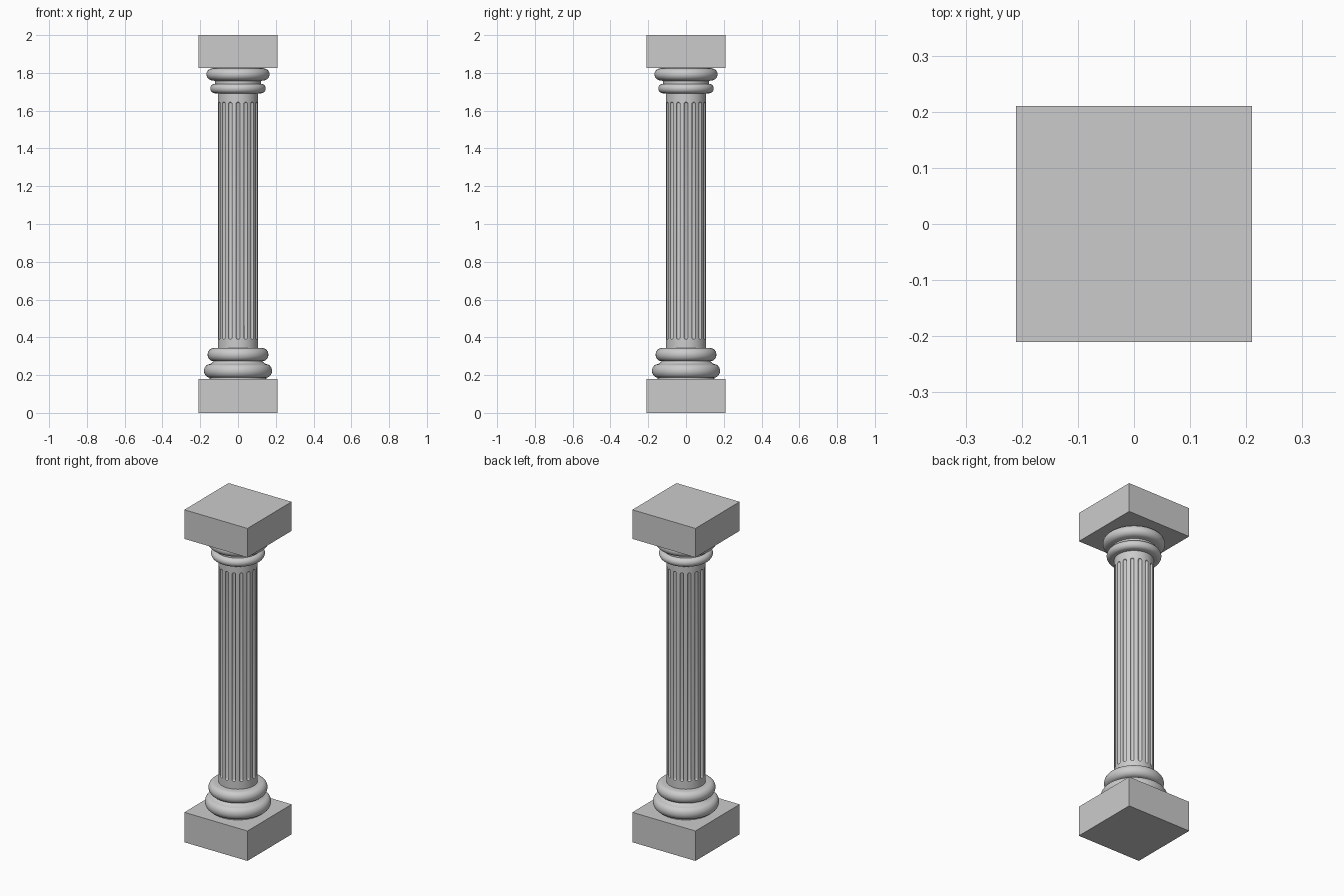
import bpy, bmesh, math
from mathutils import Matrix

if "Cube" in bpy.data.objects:
    bpy.data.objects.remove(bpy.data.objects["Cube"])

stone = bpy.data.materials.new("grey stone")
stone.diffuse_color = (0.6, 0.6, 0.6, 1)
stone.use_nodes = True
stone.node_tree.nodes["Principled BSDF"].inputs["Base Color"].default_value = stone.diffuse_color


def finish(name, bm, smooth=True):
    bmesh.ops.recalc_face_normals(bm, faces=bm.faces)
    me = bpy.data.meshes.new(name)
    bm.to_mesh(me)
    bm.free()
    ob = bpy.data.objects.new(name, me)
    bpy.context.collection.objects.link(ob)
    me.materials.append(stone)
    if smooth:
        smooth_by_angle(ob)
    return ob


def smooth_by_angle(ob):
    bpy.ops.object.select_all(action='DESELECT')
    ob.select_set(True)
    bpy.context.view_layer.objects.active = ob
    bpy.ops.object.shade_smooth_by_angle(angle=math.radians(35))


def block(name, z0, z1, half):
    bm = bmesh.new()
    bmesh.ops.create_cube(bm, size=1, matrix=Matrix.Translation((0, 0, (z0 + z1) / 2))
                          @ Matrix.Diagonal((2 * half, 2 * half, z1 - z0, 1)))
    finish(name, bm, smooth=False)


def lathe(name, profile, n=64):
    bm = bmesh.new()
    rings = [[bm.verts.new((r * math.cos(2 * math.pi * i / n), r * math.sin(2 * math.pi * i / n), z))
              for i in range(n)] for r, z in profile]
    for a, b in zip(rings, rings[1:]):
        for i in range(n):
            j = (i + 1) % n
            bm.faces.new((a[i], a[j], b[j], b[i]))
    bm.faces.new(rings[0])
    bm.faces.new(rings[-1])
    return finish(name, bm)


def bulge(r_in, r_out, z0, z1, steps=12):
    """Half-round moulding profile from z0 up to z1."""
    pts = []
    for k in range(steps + 1):
        t = -math.pi / 2 + math.pi * k / steps
        pts.append((r_in + (r_out - r_in) * math.cos(t),
                    (z0 + z1) / 2 + (z1 - z0) / 2 * math.sin(t)))
    return pts


# Square plinth and top slab
block("plinth", 0, 0.18, 0.21)
block("top_slab", 1.825, 2.0, 0.21)

# Rounded base and capital mouldings
lathe("base_moulding", [(0.15, 0.175)] + bulge(0.15, 0.18, 0.187, 0.258)
      + [(0.138, 0.264), (0.132, 0.27)] + bulge(0.13, 0.161, 0.274, 0.343) + [(0.10, 0.345)])
lathe("capital_moulding", [(0.10, 1.69)] + bulge(0.122, 0.147, 1.692, 1.742)
      + [(0.122, 1.747), (0.122, 1.757)] + bulge(0.135, 0.167, 1.76, 1.824) + [(0.135, 1.83)])

# Fluted shaft: sixteen round-ended grooves cut from a cylinder
R, FLUTES, GROOVE = 0.107, 16, 0.0105
shaft = lathe("fluted_shaft", [(R, 0.335), (R, 1.70)])
bm = bmesh.new()
for i in range(FLUTES):
    a = 2 * math.pi * i / FLUTES
    made = bmesh.ops.create_uvsphere(bm, u_segments=16, v_segments=9, radius=GROOVE)
    for v in made["verts"]:
        v.co.z += 1.635 if v.co.z > 0 else 0.40
        v.co.x += R * math.cos(a)
        v.co.y += R * math.sin(a)
cutter = finish("flute_cutter", bm, smooth=False)
cutter.hide_render = True
mod = shaft.modifiers.new("flutes", 'BOOLEAN')
mod.operation = 'DIFFERENCE'
mod.solver = 'EXACT'
mod.object = cutter
bpy.context.view_layer.objects.active = shaft
bpy.ops.object.modifier_apply(modifier=mod.name)
bpy.data.objects.remove(cutter)
smooth_by_angle(shaft)
